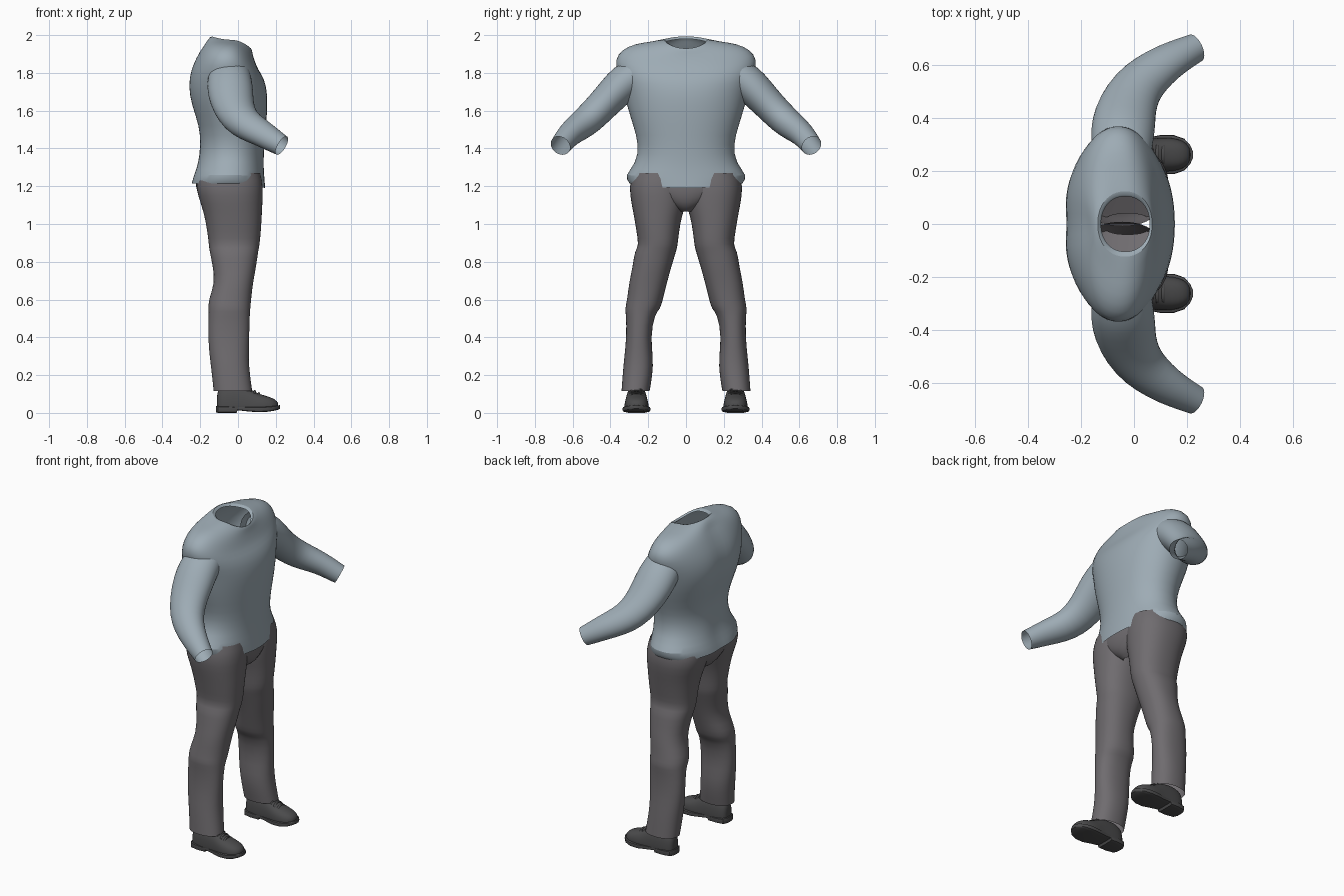
import bpy, bmesh
from math import cos, sin, pi, exp
from mathutils import Vector

if "Cube" in bpy.data.objects:
    bpy.data.objects.remove(bpy.data.objects["Cube"], do_unlink=True)


def material(name, rgb):
    m = bpy.data.materials.new(name)
    m.use_nodes = True
    m.diffuse_color = (*rgb, 1)
    m.node_tree.nodes["Principled BSDF"].inputs["Base Color"].default_value = (*rgb, 1)
    return m


SHIRT = material("blue grey knit", (0.34, 0.41, 0.46))
TROUSERS = material("warm grey cloth", (0.16, 0.15, 0.16))
SHOES = material("dark grey leather", (0.07, 0.07, 0.072))


def circle(n, power=1.0):
    """Unit superellipse; a power under 1 makes it squarer."""
    def shape(v):
        return abs(v) ** power * (1 if v > 0 else -1)
    return [(shape(cos(2 * pi * i / n)), shape(sin(2 * pi * i / n))) for i in range(n)]


def loft(name, rings, mat, caps=False, levels=1, angle=0.9):
    """Skin a row of equal-length point rings."""
    bm = bmesh.new()
    rows = [[bm.verts.new(p) for p in ring] for ring in rings]
    n = len(rows[0])
    for a, b in zip(rows, rows[1:]):
        for i in range(n):
            j = (i + 1) % n
            bm.faces.new((a[i], a[j], b[j], b[i]))
    if caps:
        bm.faces.new(rows[0])
        bm.faces.new(rows[-1])
    bmesh.ops.recalc_face_normals(bm, faces=bm.faces)
    mesh = bpy.data.meshes.new(name)
    bm.to_mesh(mesh)
    bm.free()
    mesh.materials.append(mat)
    ob = bpy.data.objects.new(name, mesh)
    bpy.context.collection.objects.link(ob)
    if levels:
        sub = ob.modifiers.new("smooth", "SUBSURF")
        sub.levels = sub.render_levels = levels
    bpy.ops.object.select_all(action="DESELECT")
    ob.select_set(True)
    bpy.context.view_layer.objects.active = ob
    bpy.ops.object.shade_smooth_by_angle(angle=angle)
    return ob


# Sweater body: chest x and z, back x and z, half width, side z
def body_ring(xf, zf, xb, zb, half, zs):
    pts = []
    for c, s in circle(32, 0.93):
        x = (xf + xb) / 2 + (xf - xb) / 2 * c
        y = half * s
        if c < 0 and half > 0.25:          # spine groove
            x += 0.015 * exp(-(y / 0.06) ** 2)
        w = min(1, c * c)
        pts.append((x, y, zs * (1 - w) + (zf if c > 0 else zb) * w))
    return pts


BODY = [
    (.145, 1.19, -.255, 1.215, .30, 1.215),
    (.14, 1.25, -.245, 1.25, .33, 1.255),
    (.135, 1.32, -.22, 1.32, .265, 1.32),
    (.14, 1.42, -.2, 1.42, .25, 1.42),
    (.15, 1.52, -.215, 1.52, .28, 1.52),
    (.157, 1.63, -.255, 1.63, .315, 1.63),
    (.155, 1.7, -.273, 1.73, .335, 1.72),
    (.14, 1.77, -.257, 1.82, .365, 1.8),
    (.105, 1.82, -.225, 1.885, .38, 1.87),
    (.09, 1.86, -.205, 1.92, .34, 1.925),
    (.08, 1.89, -.185, 1.95, .27, 1.955),
    (.075, 1.915, -.16, 1.98, .18, 1.965),
    (.07, 1.935, -.135, 2, .115, 1.98),
    (.06, 1.92, -.125, 1.98, .105, 1.965),
]
loft("sweater_body", [body_ring(*r) for r in BODY], SHIRT)

# Sleeves: centre, flat radius, fore-and-aft radius
SLEEVE = [
    ((-.045, .25, 1.8), .09, .11),
    ((-.045, .32, 1.755), .1, .12),
    ((-.04, .38, 1.695), .093, .123),
    ((-.025, .45, 1.62), .085, .112),
    ((.01, .515, 1.555), .083, .1),
    ((.06, .565, 1.515), .076, .088),
    ((.13, .615, 1.478), .066, .075),
    ((.19, .645, 1.44), .06, .064),
    ((.232, .665, 1.415), .056, .056),
]


def sleeve_rings(side):
    rings = []
    mids = [Vector(r[0]) for r in SLEEVE]
    for i, (_, flat, deep) in enumerate(SLEEVE):
        t = (mids[min(i + 1, len(mids) - 1)] - mids[max(i - 1, 0)]).normalized()
        v = Vector((1, 0, 0))
        v = (v - t * v.dot(t)).normalized()
        u = t.cross(v)
        ring = [mids[i] + u * flat * s + v * deep * c for c, s in circle(20)]
        rings.append([(p.x, p.y * side, p.z) for p in ring])
    return rings


# Trouser legs: height, front x, back x, inner y, outer y
LEG = [
    (1.27, .12, -.21, -.01, .28),
    (1.2, .135, -.23, -.01, .305),
    (1.1, .13, -.195, 0, .288),
    (1.04, .127, -.178, .022, .276),
    (.96, .122, -.163, .036, .263),
    (.885, .115, -.155, .044, .25),
    (.86, .108, -.152, .05, .272),
    (.78, .098, -.135, .075, .282),
    (.69, .08, -.122, .1, .302),
    (.6, .07, -.157, .122, .312),
    (.55, .066, -.157, .135, .324),
    (.525, .063, -.155, .165, .318),
    (.4, .06, -.16, .188, .315),
    (.29, .056, -.15, .172, .328),
    (.2, .064, -.138, .177, .336),
    (.115, .076, -.13, .192, .342),
]


def leg_ring(side, z, xf, xb, yi, yo):
    return [((xf + xb) / 2 + (xf - xb) / 2 * c,
             side * ((yi + yo) / 2 + (yo - yi) / 2 * s), z)
            for c, s in circle(24, 0.88)]


# Seat of the trousers, closing the gap between the legs
SEAT = [(1.27, .12, -.22, .28), (1.2, .135, -.23, .29), (1.14, .13, -.205, .19),
        (1.09, .11, -.175, .09), (1.065, .07, -.12, .04)]
loft("trouser_seat", [leg_ring(1, z, f, b, -h, h) for z, f, b, h in SEAT], TROUSERS)

# Shoe upper: x, half width, top z; shoe sole: x, half width, bottom z, top z
UPPER = [(-.112, .025, .1), (-.102, .045, .13), (-.06, .056, .15), (0, .058, .15),
         (.05, .06, .138), (.08, .063, .116), (.12, .066, .098), (.17, .06, .085),
         (.2, .044, .07), (.214, .018, .052)]
SOLE = [(-.117, .03, .002, .035), (-.105, .05, 0, .036), (-.06, .06, 0, .036),
        (-.008, .058, 0, .034), (-.002, .058, .014, .034), (.05, .064, .008, .033),
        (.1, .074, .004, .032), (.15, .074, .005, .034), (.19, .06, .011, .037),
        (.212, .036, .017, .04), (.222, .014, .022, .041)]
SHOE_Y = .262


def upper_ring(side, x, half, top):
    return [(x, side * SHOE_Y + half * c, .03 + (top - .03) * max(s, -.08))
            for c, s in circle(20, 0.8)]


def sole_ring(side, x, half, low, top):
    return [(x, side * SHOE_Y + half * c, (low + top) / 2 + (top - low) / 2 * s)
            for c, s in circle(16, 0.35)]


# Lace bar lying across the instep
def lace_rings(side, x, z):
    rings = []
    for k in range(-4, 5):
        a = k * 0.2
        y, h = side * SHOE_Y + .05 * sin(a), z - .05 * (1 - cos(a))
        rings.append([(x + .006 * c, y, h + .005 * s) for c, s in circle(8)])
    return rings


for side, label in ((1, "left"), (-1, "right")):
    loft(label + "_sleeve", sleeve_rings(side), SHIRT)
    loft(label + "_trouser_leg", [leg_ring(side, *r) for r in LEG], TROUSERS)
    loft(label + "_shoe_upper", [upper_ring(side, *r) for r in UPPER], SHOES, caps=True)
    loft(label + "_shoe_sole", [sole_ring(side, *r) for r in SOLE], SHOES,
         caps=True, levels=0, angle=0.6)
    for i in range(3):
        loft(f"{label}_lace_{i + 1}", lace_rings(side, .066 + .022 * i, .129 - .012 * i),
             SHOES, caps=True, levels=0)
